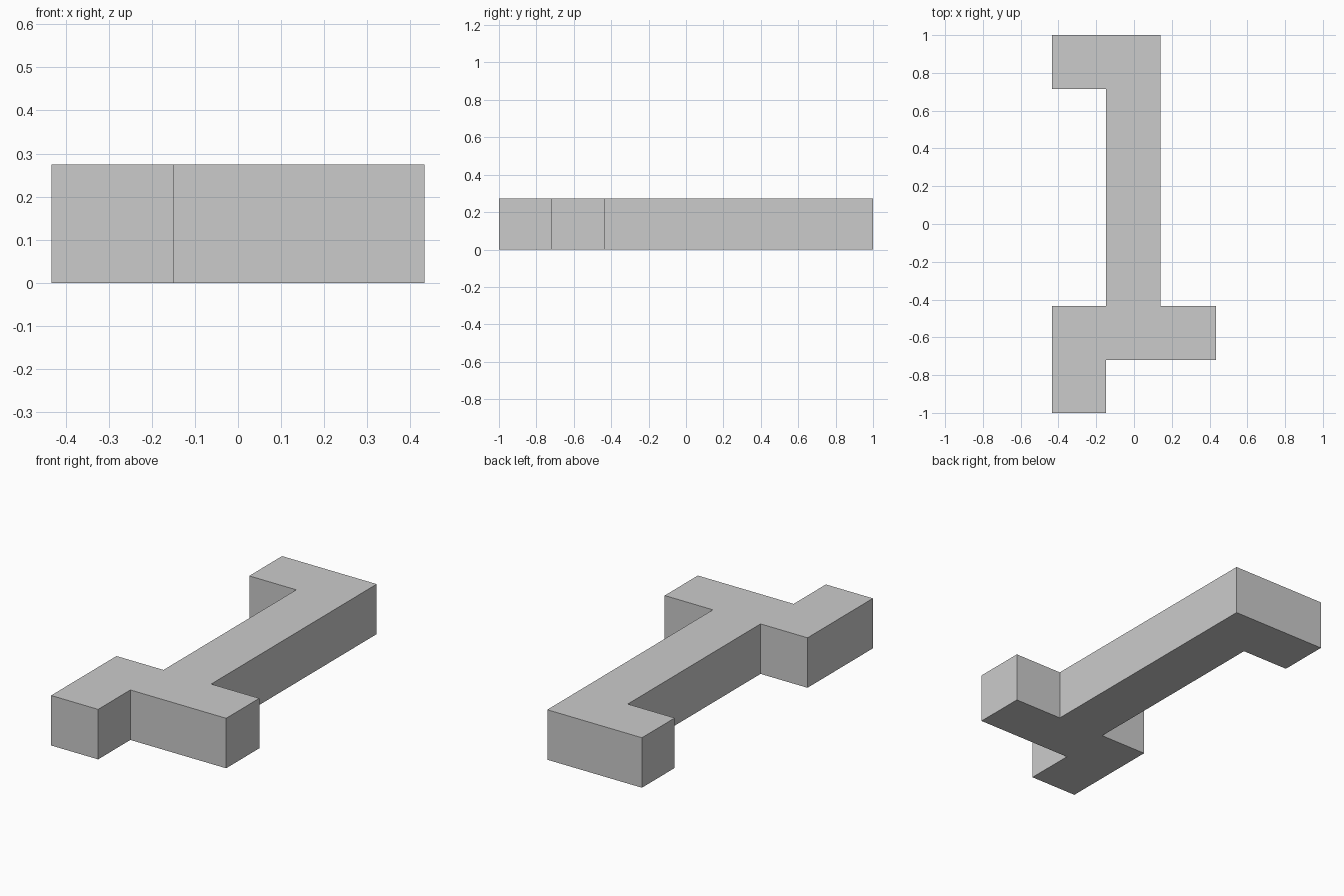
import bpy
import bmesh

if "Cube" in bpy.data.objects:
    bpy.data.objects.remove(bpy.data.objects["Cube"])

HEIGHT = 0.274
# Grid lines of the block layout
X0, X1, X2, X3 = -0.433, -0.148, 0.141, 0.433
Y0, Y1, Y2, Y3, Y4 = -1.0, -0.721, -0.434, 0.716, 1.0

# Outline: foot, cross bar, long stem and top hook, counter-clockwise
OUTLINE = [
    (X0, Y0), (X1, Y0), (X1, Y1), (X2, Y1), (X3, Y1), (X3, Y2),
    (X2, Y2), (X2, Y4), (X0, Y4), (X0, Y3), (X1, Y3), (X1, Y2), (X0, Y2),
]


def extrude_outline(name, points, height):
    bm = bmesh.new()
    base = bm.faces.new([bm.verts.new((x, y, 0)) for x, y in points])
    result = bmesh.ops.extrude_face_region(bm, geom=[base], use_keep_orig=True)
    top = [g for g in result["geom"] if isinstance(g, bmesh.types.BMVert)]
    bmesh.ops.translate(bm, verts=top, vec=(0, 0, height))
    bmesh.ops.recalc_face_normals(bm, faces=bm.faces)
    mesh = bpy.data.meshes.new(name)
    bm.to_mesh(mesh)
    bm.free()
    obj = bpy.data.objects.new(name, mesh)
    bpy.context.collection.objects.link(obj)
    return obj


# Solid flat-faced block
extrude_outline("branched_block", OUTLINE, HEIGHT)
